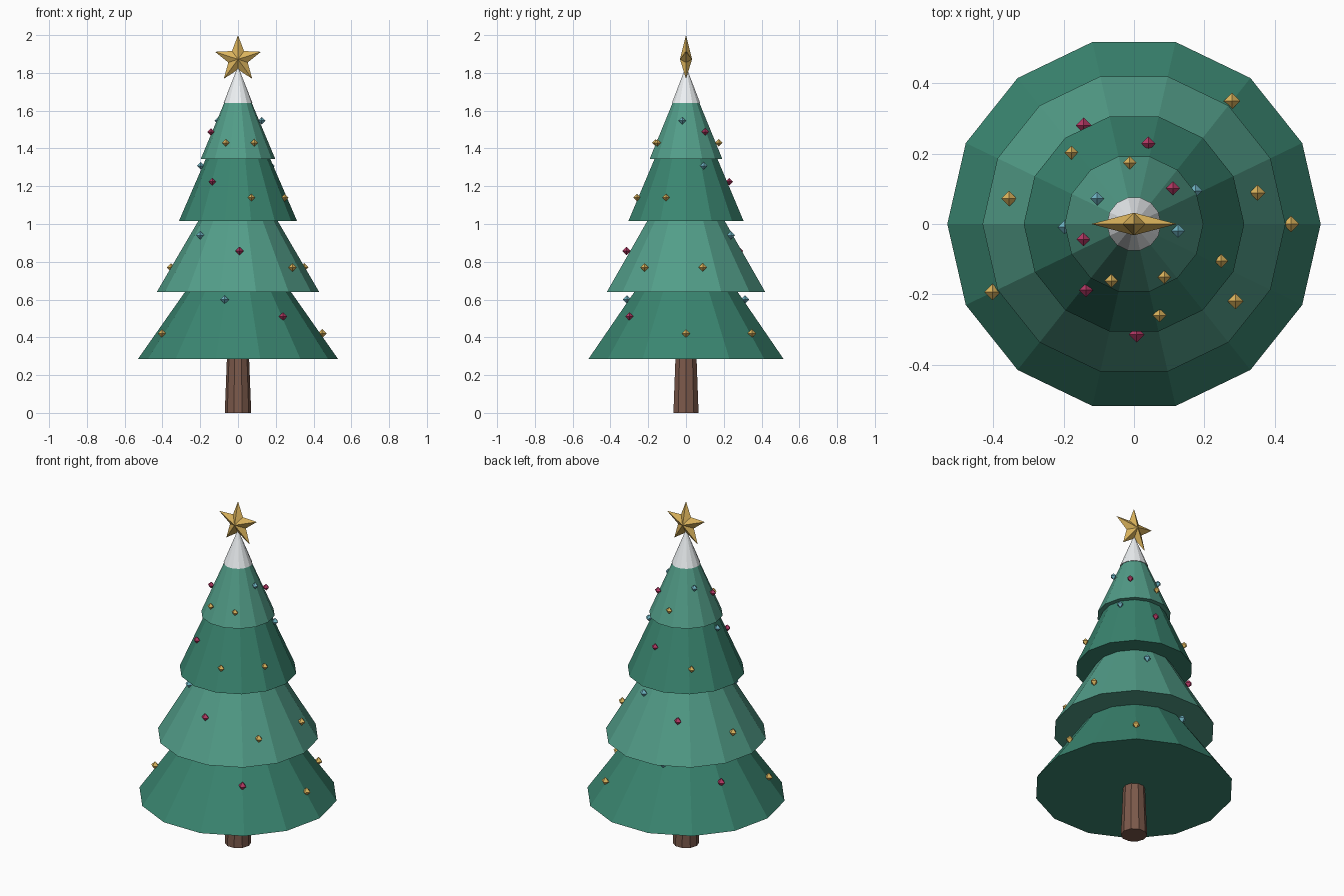
import bpy
from math import cos, sin, pi, radians

if "Cube" in bpy.data.objects:
    bpy.data.objects.remove(bpy.data.objects["Cube"])


def material(name, rgb):
    m = bpy.data.materials.new(name)
    m.diffuse_color = (*rgb, 1)
    m.use_nodes = True
    m.node_tree.nodes["Principled BSDF"].inputs["Base Color"].default_value = m.diffuse_color
    return m


def mesh_object(name, verts, faces, mat):
    me = bpy.data.meshes.new(name)
    me.from_pydata(verts, [], faces)
    me.materials.append(mat)
    ob = bpy.data.objects.new(name, me)
    bpy.context.collection.objects.link(ob)
    return ob


def ring(n, r, z):
    return [(r * cos(2 * pi * i / n), r * sin(2 * pi * i / n), z) for i in range(n)]


def cone(name, n, r, z0, z1, mat):
    sides = [(i, (i + 1) % n, n) for i in range(n)]
    base = tuple(reversed(range(n)))
    return mesh_object(name, ring(n, r, z0) + [(0, 0, z1)], sides + [base], mat)


def frustum(name, n, r0, r1, z0, z1, mat):
    sides = [(i, (i + 1) % n, n + (i + 1) % n, n + i) for i in range(n)]
    caps = [tuple(reversed(range(n))), tuple(range(n, 2 * n))]
    return mesh_object(name, ring(n, r0, z0) + ring(n, r1, z1), sides + caps, mat)


def octahedron(name, c, s, mat):
    verts = [(c[0] + x * s, c[1] + y * s, c[2] + z * s) for x, y, z in ring(4, 1, 0)]
    verts += [(c[0], c[1], c[2] + s), (c[0], c[1], c[2] - s)]
    faces = [(i, (i + 1) % 4, 4) for i in range(4)]
    faces += [((i + 1) % 4, i, 5) for i in range(4)]
    return mesh_object(name, verts, faces, mat)


dark = material("dark_green", (0.042, 0.235, 0.162))
light = material("light_green", (0.085, 0.34, 0.25))
bark = material("bark", (0.2, 0.1, 0.07))
snow = material("snow", (0.85, 0.88, 0.9))
gold = material("gold", (0.72, 0.46, 0.11))
blue = material("blue", (0.16, 0.46, 0.55))
pink = material("pink", (0.46, 0.04, 0.13))

# Trunk
frustum("trunk", 10, 0.07, 0.058, 0, 0.31, bark)

# Branch tiers: base radius, base z, apex z, material
tiers = [(0.53, 0.285, 1.04, dark), (0.43, 0.64, 1.375, light),
         (0.313, 1.015, 1.74, dark), (0.197, 1.345, 1.815, light)]
for t, (r, z0, z1, mat) in enumerate(tiers):
    cone(f"branch_tier_{t + 1}", 14, r, z0, z1, mat)

# Snow cap
cone("snow_cap", 14, 0.077, 1.64, 1.835, snow)

# Ornaments: seven per tier, cycling gold, blue, pink
# each tier: (radius, z) per colour, then size
baubles = [([(0.446, 0.42), (0.32, 0.60), (0.382, 0.51)], 0.0235),
           ([(0.362, 0.77), (0.261, 0.94), (0.314, 0.857)], 0.0225),
           ([(0.269, 1.14), (0.198, 1.308), (0.232, 1.224)], 0.02),
           ([(0.174, 1.43), (0.127, 1.547), (0.15, 1.488)], 0.0195)]
for t, (spots, size) in enumerate(baubles):
    for i in range(7):
        r, z = spots[i % 3]
        a = 2 * pi * (i + 1) / 7 - 0.65 * t
        octahedron(f"ornament_{t + 1}_{i + 1}", (r * cos(a), r * sin(a), z),
                   size, (gold, blue, pink)[i % 3])

# Faceted five-point star
rim = []
for i in range(10):
    a = radians(90 + 36 * i)
    r = 0.128 if i % 2 == 0 else 0.054
    rim.append((r * cos(a), 0, 1.872 + r * sin(a)))
star_faces = [(i, (i + 1) % 10, 10) for i in range(10)]
star_faces += [((i + 1) % 10, i, 11) for i in range(10)]
mesh_object("star", rim + [(0, -0.032, 1.872), (0, 0.032, 1.872)], star_faces, gold)
